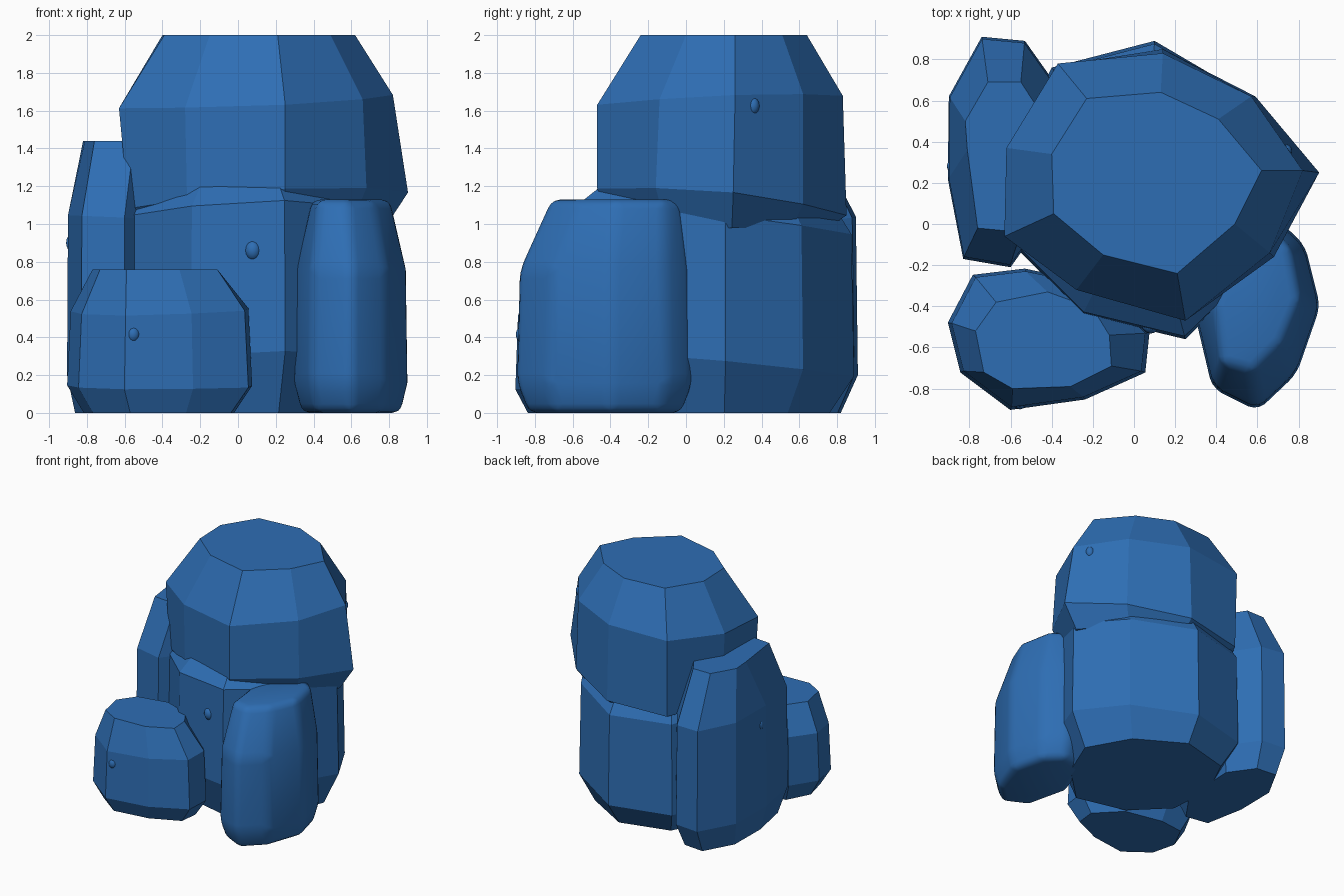
import bpy, bmesh, math
from mathutils import Vector

if "Cube" in bpy.data.objects:
    bpy.data.objects.remove(bpy.data.objects["Cube"])

blue = bpy.data.materials.new("stone_blue")
blue.diffuse_color = (0.027, 0.155, 0.455, 1)
blue.use_nodes = True
blue.node_tree.nodes["Principled BSDF"].inputs["Base Color"].default_value = blue.diffuse_color


def finish(name, bm):
    mesh = bpy.data.meshes.new(name)
    bmesh.ops.recalc_face_normals(bm, faces=bm.faces)
    bm.to_mesh(mesh)
    bm.free()
    mesh.materials.append(blue)
    obj = bpy.data.objects.new(name, mesh)
    bpy.context.collection.objects.link(obj)
    return obj


def rock(name, rings):
    """Loft rings of (outline, height, scale, x tilt, y tilt) and cap both ends."""
    bm = bmesh.new()
    loops = []
    for outline, z, s, tx, ty in rings:
        cx = sum(p[0] for p in outline) / len(outline)
        cy = sum(p[1] for p in outline) / len(outline)
        loops.append([bm.verts.new((cx + (x - cx) * s, cy + (y - cy) * s,
                                    z + tx * x + ty * y)) for x, y in outline])
    for low, high in zip(loops, loops[1:]):
        for i in range(len(low)):
            j = (i + 1) % len(low)
            bm.faces.new((low[i], low[j], high[j], high[i]))
    bm.faces.new(loops[0][::-1])
    bm.faces.new(loops[-1])
    return finish(name, bm)


def pebble(name, centre, size):
    bm = bmesh.new()
    bmesh.ops.create_uvsphere(bm, u_segments=12, v_segments=8, radius=1)
    for v in bm.verts:
        v.co = Vector(a * b for a, b in zip(v.co, size)) + Vector(centre)
    obj = finish(name, bm)
    for p in obj.data.polygons:
        p.use_smooth = True


# Upper boulder resting on the main one
wide = [(-.37, .78), (.14, .83), (.57, .62), (.82, .26), (.66, -.14),
        (.25, -.47), (-.28, -.32), (-.63, -.06), (-.62, .37)]
low = [(-.36, .77), (.14, .85), (.59, .62), (.90, .25), (.68, -.16),
       (.25, -.47), (-.27, -.32), (-.58, -.08), (-.58, .36)]
top = [(-.23, .61), (.13, .64), (.41, .51), (.62, .26), (.49, .0),
       (.21, -.24), (-.15, -.15), (-.39, .05), (-.40, .34)]
rock("upper_boulder", [(low, .98, .85, 0, 0), (low, 1.12, 1, .08, -.10),
                       (wide, 1.64, 1, .04, .04), (top, 2.0, 1, 0, 0)])

# Main boulder
body = [(-.40, .76), (.10, .89), (.56, .62), (.79, .21), (.62, -.2),
        (.25, -.56), (-.25, -.44), (-.57, -.12), (-.60, .35)]
rock("main_boulder", [(body, 0, .82, 0, 0), (body, .27, 1, .03, -.09),
                      (body, 1.05, .98, .03, -.12), (body, 1.2, .8, 0, -.05)])

# Small boulder, front left
wide = [(-.90, -.48), (-.78, -.25), (-.53, -.22), (-.15, -.30), (.07, -.53),
        (.05, -.72), (-.24, -.85), (-.60, -.90), (-.84, -.72)]
top = [(-.77, -.52), (-.67, -.38), (-.42, -.33), (-.20, -.41), (-.12, -.54),
       (-.11, -.69), (-.31, -.79), (-.59, -.80), (-.73, -.72)]
rock("small_boulder", [(wide, 0, .82, 0, 0), (wide, .17, 1.01, 0, .05),
                       (wide, .59, .97, .02, .07), (top, .76, 1, 0, 0)])

# Tall slab, back left
wide = [(-.90, .62), (-.74, .91), (-.53, .89), (-.36, .65), (-.38, .1),
        (-.60, -.21), (-.83, -.17), (-.905, .22)]
top = [(-.82, .50), (-.71, .69), (-.55, .69), (-.44, .52), (-.44, .15),
       (-.55, -.04), (-.76, -.02), (-.81, .36)]
rock("back_slab", [(wide, 0, .83, 0, 0), (wide, .2, 1, 0, 0),
                   (wide, 1.01, .98, -.04, 0), (top, 1.44, 1, 0, 0)])

# Rounded slab, front right
wide = [(.29, -.42), (.38, -.80), (.60, -.91), (.79, -.73), (.905, -.40),
        (.83, -.10), (.68, .04), (.44, .0)]
top = [(.39, -.40), (.42, -.68), (.58, -.72), (.72, -.58), (.81, -.37),
       (.76, -.11), (.65, -.02), (.47, -.06)]
slab = rock("rounded_slab", [(wide, 0, .87, 0, 0), (wide, .16, 1, 0, 0),
                             (wide, .76, .97, 0, 0), (top, 1.13, 1, 0, 0)])
bevel = slab.modifiers.new("round_edges", 'BEVEL')
bevel.width = .05
bevel.segments = 3
bevel.limit_method = 'ANGLE'
bevel.angle_limit = math.radians(15)
for p in slab.data.polygons:
    p.use_smooth = True

# Small round knobs set in the stone faces
pebble("knob_main", (.08, -.49, .86), (.043, .043, .053))
pebble("knob_small", (-.555, -.865, .415), (.036, .036, .043))
pebble("knob_upper", (.735, .355, 1.625), (.034, .034, .046))
pebble("knob_slab", (-.88, .28, .90), (.03, .03, .045))
